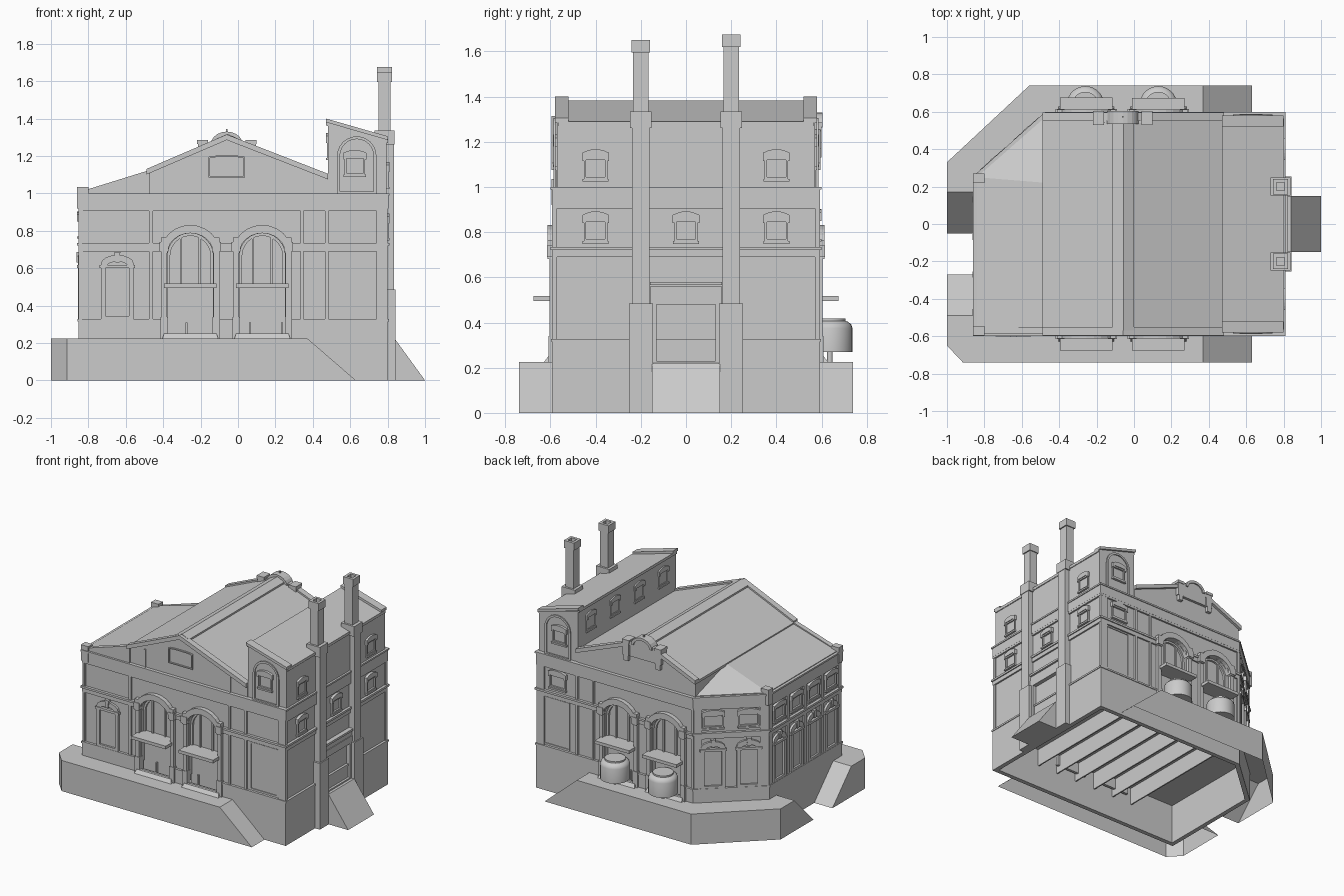
import bpy, bmesh, math
from mathutils import Matrix, Vector

if "Cube" in bpy.data.objects:
    bpy.data.objects.remove(bpy.data.objects["Cube"])

R, T = Matrix.Rotation, Matrix.Translation


def wall(x, y, deg):
    # wall frame: local x runs along the wall, local -y points outward
    return T((x, y, 0)) @ R(math.radians(deg), 4, 'Z')


FRONT, BACK = wall(0, -.59, 0), wall(0, .59, 180)
RIGHT, LEFT = wall(.80, 0, 90), wall(-.85, 0, -90)
CORNER = wall(-.66, .42, -138.2)
PLAN = Matrix(((1, 0, 0, 0), (0, 0, 1, 0), (0, -1, 0, 0), (0, 0, 0, 1)))
SECTION = Matrix.Identity(4)     # profile in x-z, extruded along -y


def make(name, verts, faces, M=SECTION):
    bm = bmesh.new()
    vs = [bm.verts.new(M @ Vector(v)) for v in verts]
    for f in faces:
        bm.faces.new([vs[i] for i in f])
    bmesh.ops.recalc_face_normals(bm, faces=bm.faces)
    me = bpy.data.meshes.new(name)
    bm.to_mesh(me)
    bm.free()
    ob = bpy.data.objects.new(name, me)
    bpy.context.collection.objects.link(ob)
    return ob


def loft(name, a, b, M=SECTION, bottom=True):
    n = len(a)
    faces = [(i, (i + 1) % n, n + (i + 1) % n, n + i) for i in range(n)]
    faces.append(tuple(range(n, 2 * n)))
    if bottom:
        faces.append(tuple(range(n)))
    return make(name, list(a) + list(b), faces, M)


def prism(name, M, pts, d0, d1):
    return loft(name, [(u, -d0, z) for u, z in pts], [(u, -d1, z) for u, z in pts], M)


def box(name, M, u0, u1, z0, z1, d0, d1):
    return prism(name, M, [(u0, z0), (u1, z0), (u1, z1), (u0, z1)], d0, d1)


def frame(name, M, outer, inner, d0, d1):
    n = len(outer)
    vs = [(u, -d, z) for d in (d0, d1) for loop in (outer, inner) for u, z in loop]
    faces = []
    for i in range(n):
        j = (i + 1) % n
        for p, q in ((0, 1), (1, 3), (3, 2), (2, 0)):
            faces.append((p * n + i, p * n + j, q * n + j, q * n + i))
    return make(name, vs, faces, M)


def arch(u, hw, z0, zs, rise, n=12):
    return [(u - hw, z0), (u + hw, z0)] + [
        (u + hw * math.cos(math.pi * i / n), zs + rise * math.sin(math.pi * i / n)) for i in range(n + 1)]


def rect(u0, u1, z0, z1):
    return [(u0, z0), (u1, z0), (u1, z1), (u0, z1)]


def offset(poly, d):
    # move every edge of a counter-clockwise plan outward by d
    out = []
    for i, p in enumerate(poly):
        a, b, c = Vector(poly[i - 1]), Vector(p), Vector(poly[(i + 1) % len(poly)])
        e, f = (b - a).normalized(), (c - b).normalized()
        n1, n2 = Vector((e.y, -e.x)), Vector((f.y, -f.x))
        out.append(tuple(b + (n1 + n2) * d / (1 + n1.dot(n2))))
    return out


def window(M, u, z, hw=.052):
    # square sash under a shallow segmental hood
    box("window_pane", M, u - hw + .005, u + hw - .005, z, z + .09, -.02, -.009)
    frame("window_frame", M, rect(u - hw, u + hw, z, z + .095), rect(u - hw + .01, u + hw - .01, z + .01, z + .085), -.02, .004)
    w = hw + .007
    hood = [(u + w * k / 3, z + .132 - .016 * (k / 3) ** 2) for k in range(3, -4, -1)]
    prism("window_hood", M, [(u - w, z + .08), (u - hw + .01, z + .08), (u - hw + .01, z + .095),
                             (u + hw - .01, z + .095), (u + hw - .01, z + .08), (u + w, z + .08)] + hood, -.02, .01)
    box("window_sill", M, u - hw - .005, u + hw + .005, z - .012, z, -.02, .01)


def door(M, u, hw=.075):
    prism("door_leaf", M, arch(u, hw, .32, .61, .035, 8), -.02, -.008)
    frame("door_surround", M, arch(u, hw + .012, .325, .625, .045, 8),
          arch(u, hw - .012, .345, .60, .035, 8), -.02, .006)
    box("door_head", M, u - hw - .02, u + hw + .02, .60, .617, -.02, .012)
    prism("door_keystone", M, [(u - .01, .63), (u + .01, .63), (u + .016, .685), (u - .016, .685)], -.02, .014)


# main walls and the bands that run round the building
P = [(-.85, -.59), (.80, -.59), (.80, .59), (-.47, .59), (-.85, .25)]
shell = [prism("main_walls", PLAN, offset(P, -.01), .30, 1.0),
         frame("plinth", PLAN, offset(P, .003), offset(P, -.03), 0, .32)]
for z0, z1, d in ((.315, .328, .008), (.69, .72, .002), (.72, .735, .01), (.905, .92, .003), (.92, .988, .004), (.988, 1.0, .01)):
    shell.append(prism("band_course", PLAN, offset(P, d), z0, z1))
for i in range(6):
    box("under_beam", SECTION, -.45 + i * .17, -.44 + i * .17, .17, .31, -.56, .56)

# arched openings cut into front and back, with doors, glazing and canopies
for M, s in ((FRONT, 1), (BACK, -1)):
    for c in (-.255 * s, .13 * s):
        cut = prism("arch_cutter", M, arch(c, .122, .24, .665, .122), -.06, .1)
        cut.hide_render = True
        for ob in shell:
            mod = ob.modifiers.new("opening", 'BOOLEAN')
            mod.operation, mod.object, mod.solver = 'DIFFERENCE', cut, 'EXACT'
            with bpy.context.temp_override(object=ob, active_object=ob):
                bpy.ops.object.modifier_apply(modifier=mod.name)
        bpy.data.objects.remove(cut)
        prism("arch_glazing", M, arch(c, .13, .22, .665, .13), -.065, -.045)
        prism("arch_ring", M, arch(c, .158, 0, .681, .15)[2:] + arch(c, .122, 0, .681, .106)[:1:-1], -.02, .022)
        frame("glazing_frame", M, arch(c, .122, .50, .665, .122), arch(c, .108, .515, .665, .108), -.05, -.03)
        for k in (-.05, .05):
            box("mullion", M, c + k - .006, c + k + .006, .5, .77, -.05, -.032)
        box("canopy", M, c - .14, c + .14, .495, .518, -.05, .085)
        for k in (-.14, .14):
            box("arch_column", M, c + k - .015, c + k + .015, .24, .69, -.02, .014)
            box("column_foot", M, c + k - .02, c + k + .02, .22, .34, -.02, .018)
            box("column_capital", M, c + k - .024, c + k + .024, .69, .74, -.02, .026)
            box("capital_block", M, c + k - .017, c + k + .017, .74, .765, -.02, .022)
        w = .155
        loft("door_step", [(c - w, 0, .21), (c + w, 0, .21), (c + w, -.05, .21), (c - w, -.05, .21)],
             [(c - w + .015, 0, .25), (c + w - .015, 0, .25), (c + w - .015, -.02, .25), (c - w + .015, -.02, .25)], M)
    # pilasters between the bays
    for u0, u1 in ((-.85, -.835), (-.475, -.455), (.335, .35), (.465, .485), (.74, .80)):
        if s == 1 or u0 > -.8:
            a, b = sorted((u0 * s, u1 * s))
            box("pilaster", M, a, b, .32, .92, -.02, .002)
    # tower end: arched panel with a window
    u = .635 * s
    T1 = M @ T((0, .012, 0))
    frame("tower_arch", T1, arch(u, .105, 1.0, 1.2, .105), arch(u, .09, 1.01, 1.2, .09), 0, .008)
    window(T1, u - .01 * s, 1.10, .055)
    frame("bay_panel", M, rect(u - .13, u + .1, .335, .685), rect(u - .12, u + .09, .345, .675), -.02, -.004)

door(FRONT, -.645)
window(BACK, -.63, .77, .065)
for u in (-.12, .12):
    door(CORNER, u, .07)
    window(CORNER, u, .77, .07)
for u in (-.235, -.215, .235, .215):
    box("corner_pilaster", CORNER, u - .02, u + .02, .32, .92, -.02, .002)
for i in range(4):
    u = -.13 + i * .2
    door(LEFT, u, .06)
    window(LEFT, u, .77, .062)
for i in range(5):
    u = -.23 + i * .2
    box("side_pilaster", LEFT, u - .016, min(u + .016, .59), .32, .92, -.02, .002)

# right side: windows, loading hatch and ramp
for u in (-.4, .4):
    window(RIGHT, u, 1.035)
for u in (-.4, 0, .4):
    window(RIGHT, u, .76)
box("hatch_lintel", RIGHT, -.16, .16, .53, .56, -.02, .015)
box("hatch_cornice", RIGHT, -.16, .16, .565, .58, -.02, .024)
frame("hatch_frame", RIGHT, rect(-.16, .16, .21, .53), rect(-.13, .13, .23, .48), -.02, .02)
prism("side_ramp", SECTION, [(.79, 0), (1, 0), (.84, .22), (.79, .22)], -.15, .15)

# chimneys
for y, top in ((-.2, 1.65), (.2, 1.675)):
    box("chimney_base", RIGHT, y - .053, y + .053, 0, .485, -.03, .042)
    box("chimney_shaft", RIGHT, y - .038, y + .038, .485, 1.27, -.03, .034)
    box("chimney_collar", RIGHT, y - .048, y + .048, 1.26, 1.335, -.07, .038)
    box("chimney_stack", RIGHT, y - .034, y + .034, 1.3, top - .05, -.05, .015)
    C = T((.783, y, 0)) @ PLAN
    frame("chimney_cap", C, rect(-.041, .041, -.041, .041), rect(-.022, .022, -.022, .022), top - .055, top)

# central gable roof with ridge and raking trims
prism("gable_body", SECTION, [(-.48, .99), (.48, .99), (.48, 1.08), (-.06, 1.29), (-.48, 1.105)], -.575, .575)


def slope(t):
    return [(-.49, 1.10), (-.06, 1.285), (.48, 1.075), (.48, 1.075 + t), (-.06, 1.285 + t), (-.49, 1.10 + t)]


prism("gable_roof", SECTION, slope(.018), -.57, .57)
for d0, d1 in ((-.595, -.55), (.55, .595)):
    prism("gable_rake", SECTION, slope(.03), d0, d1)
prism("ridge_cap", SECTION, [(-.115, 1.27), (0, 1.27), (0, 1.292), (-.055, 1.318), (-.115, 1.292)], -.57, .57)
frame("gable_vent", FRONT, arch(-.06, .097, 1.085, 1.195, .008, 6), arch(-.06, .09, 1.092, 1.188, .007, 6), -.02, -.004)
for u in (-.35, .34):
    box("gable_strip", FRONT, u - .006, u + .006, 1.0, 1.13, -.02, -.008)

# low hipped roof on the left, with corner posts on the parapet
make("left_roof", [(-.47, -.56, 1.115), (-.84, -.56, 1.005), (-.84, .25, 1.005), (-.47, .575, 1.005), (-.47, .22, 1.115),
                   (-.47, -.56, .98), (-.84, -.56, .98), (-.84, .25, .98), (-.47, .575, .98)],
     [(0, 1, 2, 4), (2, 3, 4), (0, 1, 6, 5), (1, 2, 7, 6), (2, 3, 8, 7), (0, 4, 3, 8, 5), (5, 6, 7, 8)])
prism("front_parapet_rake", SECTION, [(-.84, .99), (-.47, .99), (-.47, 1.125), (-.84, 1.01)], .55, .585)
for x, y in ((-.83, -.57), (-.83, .245)):
    box("parapet_post", T((x, y, 0)), -.03, .03, .92, 1.035, -.025, .025)

# raised monitor tower along the right side
prism("tower_body", SECTION, [(.48, .99), (.795, .99), (.795, 1.285), (.48, 1.37)], -.57, .57)


def pitch(z):
    return [(.47, 1.36 + z), (.80, 1.265 + z), (.80, 1.285 + z), (.47, 1.38 + z)]


prism("tower_roof", SECTION, pitch(.003), -.565, .565)
box("tower_eave", RIGHT, -.565, .565, 1.27, 1.29, -.02, .002)
for d0, d1 in ((-.58, -.52), (.52, .58)):
    prism("tower_coping", SECTION, pitch(.02), d0, d1)
TOWER = wall(.48, 0, -90)
for u in (-.42, -.14, .14, .42):
    window(TOWER, u, 1.19)

# ornamental crest on the back gable
box("crest_body", BACK, -.04, .16, 1.17, 1.27, -.05, .005)
prism("crest_arch", BACK, arch(.06, .075, 1.26, 1.262, .06, 10), -.05, .005)
prism("crest_hood", BACK, arch(.06, .085, 0, 1.262, .068, 10)[2:] + arch(.06, .066, 0, 1.262, .048, 10)[:1:-1], -.055, .014)
box("crest_spike", BACK, .056, .064, 1.31, 1.345, -.02, -.012)
for u in (-.07, .19):
    box("crest_block", BACK, u - .025, u + .025, 1.17, 1.27, -.055, .01)
    box("crest_block_cap", BACK, u - .029, u + .029, 1.265, 1.285, -.06, .014)
    box("crest_drop", BACK, u - .017, u + .017, 1.13, 1.17, -.02, .01)


# terraces with sloping ends, open below
def terrace(name, bottom, top):
    loft(name, [(x, y, 0) for x, y in bottom], [(x, y, .225) for x, y in top], bottom=False)


terrace("front_terrace",
        [(.63, -.585), (.63, -.74), (-.915, -.74), (-1, -.65), (-1, -.27), (-.85, -.27), (-.85, -.585)],
        [(.37, -.585), (.37, -.74), (-.915, -.74), (-1, -.65), (-1, -.49), (-.85, -.49), (-.85, -.585)])
terrace("back_terrace",
        [(.63, .585), (.63, .74), (-.56, .74), (-1, .33), (-1, -.05), (-.85, -.05), (-.85, .25), (-.47, .585)],
        [(.37, .585), (.37, .74), (-.56, .74), (-1, .33), (-1, .17), (-.85, .17), (-.85, .25), (-.47, .585)])

# round tanks under the back canopies
prof = [(.012, .22), (.012, .27), (.1, .27), (.1, .375), (.094, .392), (.08, .403), (.07, .407), (.07, .418)]
N = 28
for x in (-.26, .13):
    vs = [(x + r * math.cos(2 * math.pi * i / N), .637 + r * math.sin(2 * math.pi * i / N), z)
          for r, z in prof for i in range(N)]
    fs = [(k * N + i, k * N + (i + 1) % N, (k + 1) * N + (i + 1) % N, (k + 1) * N + i)
          for k in range(len(prof) - 1) for i in range(N)]
    tank = make("tank", vs, fs + [tuple(range(N)), tuple(range(len(vs) - N, len(vs)))])
    bpy.ops.object.select_all(action='DESELECT')
    tank.select_set(True)
    bpy.context.view_layer.objects.active = tank
    bpy.ops.object.shade_smooth_by_angle(angle=math.radians(35))
